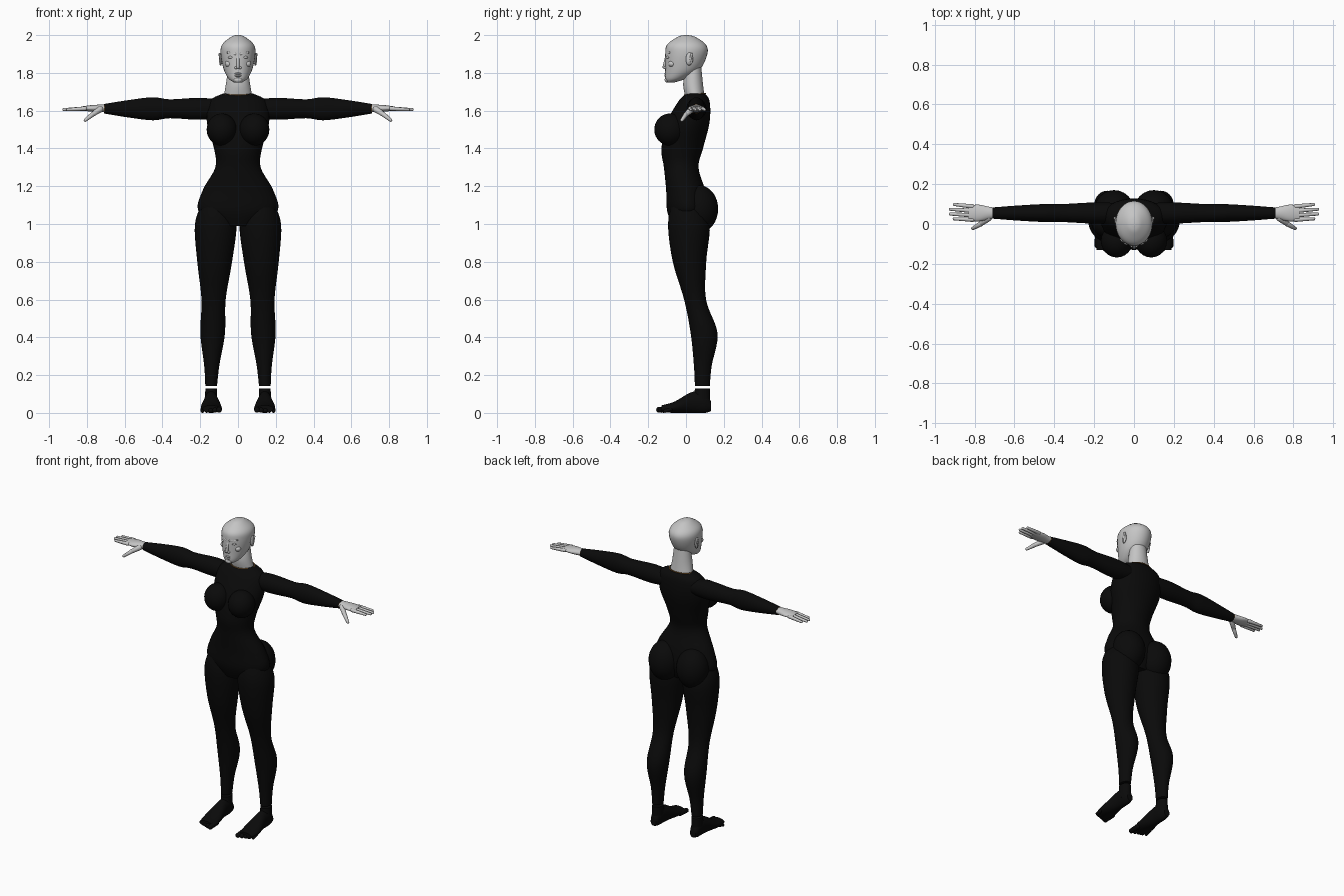
import bpy, bmesh, math
from mathutils import Vector, Matrix

cube = bpy.data.objects.get("Cube")
if cube:
    bpy.data.objects.remove(cube)

SIDES = {"left": 1, "right": -1}


def material(name, red, green, blue):
    mat = bpy.data.materials.new(name)
    mat.use_nodes = True
    colour = (red, green, blue, 1)
    mat.diffuse_color = colour
    mat.node_tree.nodes["Principled BSDF"].inputs["Base Color"].default_value = colour
    return mat


skin = material("grey skin", .56, .56, .56)
suit = material("black suit", .003, .003, .003)
bronze = material("bronze trim", .2, .09, .02)


def spline(before, start, end, after, t):
    """Smooth blend between two neighbouring sections."""
    blended = []
    for p, q, r, s in zip(before, start, end, after):
        bend = (2 * p - 5 * q + 4 * r - s) * t + (3 * q - p - 3 * r + s) * t * t
        blended.append(q + (r - p + bend) * t / 2)
    return blended


def loft(bm, sections, axis, side=1, centre=lambda along: 0, segments=32, steps=5):
    """Skin named oval sections: position, half width, lower edge, upper edge."""
    rows = list(sections.values())
    rows = [rows[0], *rows, rows[-1]]
    fine = [spline(*rows[i:i + 4], j / steps)
            for i in range(len(rows) - 3) for j in range(steps)]
    fine.append(rows[-1])
    rings = []
    for along, half, low, high in fine:
        ring = []
        for k in range(segments):
            angle = math.tau * k / segments
            a = centre(along) + half * math.cos(angle)
            b = (low + high) / 2 + (high - low) / 2 * math.sin(angle)
            x, y, z = {"x": (along, a, b), "y": (a, along, b), "z": (a, b, along)}[axis]
            ring.append(bm.verts.new((x * side, y, z)))
        rings.append(ring)
    for lower, upper in zip(rings, rings[1:]):
        for k in range(segments):
            bm.faces.new((lower[k - 1], lower[k], upper[k], upper[k - 1]))
    bm.faces.new(rings[0])
    bm.faces.new(rings[-1])


def level(sections, height):
    """Sections with a half thickness about one height."""
    return {name: (along, half, height - thick, height + thick)
            for name, (along, half, thick) in sections.items()}


def blob(bm, centre, radii, side=1):
    x, y, z = centre
    place = Matrix.Translation((x * side, y, z)) @ Matrix.Diagonal((*radii, 1))
    bmesh.ops.create_uvsphere(bm, u_segments=24, v_segments=16, radius=1, matrix=place)


def limb(bm, start, end, thick, thin, side=1):
    """Tapered round-ended rod: a ball pulled apart at its equator."""
    start, end = Vector(start), Vector(end)
    turn = (end - start).to_track_quat("Z", "Y")
    ball = bmesh.ops.create_uvsphere(bm, u_segments=12, v_segments=8, radius=1)
    for vert in ball["verts"]:
        base, radius = (end, thin) if vert.co.z > .01 else (start, thick)
        vert.co = base + turn @ vert.co * radius
        vert.co.x *= side


def finish(bm, name, mat):
    bmesh.ops.recalc_face_normals(bm, faces=bm.faces)
    mesh = bpy.data.meshes.new(name)
    bm.to_mesh(mesh)
    bm.free()
    mesh.materials.append(mat)
    mesh.shade_smooth()
    mesh.set_sharp_from_angle(angle=math.radians(50))
    bpy.context.collection.objects.link(bpy.data.objects.new(name, mesh))


def leg_centre(height):
    return .146 - .028 * height


def arm_centre(along):
    return .055


def foot_centre(along):
    return .142


# Body suit: torso, bust, seat, legs and sleeves
torso = {
    "collar": (1.69, .08, 0, .1),
    "shoulders": (1.65, .15, -.04, .125),
    "chest": (1.54, .165, -.1, .125),
    "ribs": (1.4, .127, -.13, .09),
    "waist": (1.3, .12, -.117, .066),
    "hips": (1.18, .186, -.105, .1),
    "seat": (1.07, .21, -.1, .11),
    "crotch": (.99, .1, -.07, .08),
}
leg = {
    "hip": (1.12, .07, -.07, .07),
    "thigh": (1, .11, -.095, .125),
    "mid thigh": (.8, .092, -.07, .107),
    "knee": (.6, .064, -.01, .106),
    "calf": (.42, .065, .025, .167),
    "shin": (.25, .04, .042, .136),
    "ankle": (.143, .031, .047, .126),
}
arm = {
    "shoulder": (.08, .05, .045),
    "armpit": (.2, .053, .058),
    "upper arm": (.36, .045, .05),
    "elbow": (.45, .045, .061),
    "forearm": (.58, .038, .046),
    "wrist": (.71, .028, .025),
}
bm = bmesh.new()
loft(bm, torso, "z")
for side in SIDES.values():
    blob(bm, (.086, -.085, 1.5), (.08, .083, .085), side)
    blob(bm, (.1, .07, 1.08), (.1, .1, .125), side)
    loft(bm, leg, "z", side, leg_centre)
    loft(bm, level(arm, 1.61), "x", side, arm_centre)
finish(bm, "body_suit", suit)

# Feet with toes
foot = {
    "ball": (-.13, .045, .003, .04),
    "arch": (-.06, .055, 0, .06),
    "instep": (.03, .038, 0, .11),
    "heel": (.1, .032, 0, .11),
    "heel back": (.133, .02, .01, .06),
}
ankle = {
    "base": (.04, .033, .04, .128),
    "top": (.13, .031, .047, .126),
}
for label, side in SIDES.items():
    bm = bmesh.new()
    loft(bm, foot, "y", side, foot_centre)
    loft(bm, ankle, "z", side, foot_centre)
    for i in range(5):
        x = .1 + .022 * i
        radius = .016 - .0015 * i
        limb(bm, (x, -.08, .02), (x, -.142 + .008 * i, radius), radius, radius, side)
    finish(bm, label + "_foot", suit)

# Hands: palm, four fingers and thumb
palm = {
    "wrist": (.69, .025, .02),
    "heel": (.73, .032, .02),
    "middle": (.78, .042, .017),
    "knuckles": (.83, .038, .01),
}
for label, side in SIDES.items():
    bm = bmesh.new()
    loft(bm, level(palm, 1.612), "x", side, arm_centre)
    for i in range(4):
        spread = i - 1.5
        root = (.81, .055 + .022 * spread, 1.611)
        tip = (.924 - .01 * spread ** 2, .062 + .024 * spread, 1.606)
        limb(bm, root, tip, .0115, .008, side)
    knuckle = (.77, 0, 1.58)
    limb(bm, (.73, .03, 1.607), knuckle, .017, .013, side)
    limb(bm, knuckle, (.808, -.022, 1.55), .013, .009, side)
    finish(bm, label + "_hand", skin)

# Head and neck with facial features
head = {
    "chin": (1.75, .022, -.1, -.06),
    "jaw": (1.77, .05, -.11, 0),
    "mouth": (1.82, .076, -.11, .075),
    "brow": (1.9, .092, -.11, .113),
    "forehead": (1.95, .084, -.1, .105),
    "crown": (1.99, .038, -.045, .05),
    "top": (2, .01, -.01, .01),
}
neck = {
    "base": (1.66, .078, 0, .1),
    "middle": (1.74, .064, -.015, .09),
    "nape": (1.84, .05, 0, .08),
}
bm = bmesh.new()
loft(bm, head, "z")
loft(bm, neck, "z")
limb(bm, (0, -.103, 1.885), (0, -.115, 1.832), .008, .01)
for lip_height in (1.784, 1.796):
    blob(bm, (0, -.106, lip_height), (.018, .009, .006))
blob(bm, (0, -.1, 1.763), (.022, .013, .015))
for side in SIDES.values():
    # Nostril, eye, brow ridge, cheek and ear
    blob(bm, (.011, -.11, 1.827), (.008, .009, .007), side)
    blob(bm, (.036, -.092, 1.882), (.016, .013, .008), side)
    limb(bm, (.014, -.104, 1.9), (.055, -.087, 1.908), .007, .005, side)
    blob(bm, (.048, -.074, 1.848), (.022, .02, .018), side)
    blob(bm, (.091, .018, 1.873), (.008, .019, .035), side)
    limb(bm, (.097, .03, 1.9), (.094, .018, 1.845), .006, .005, side)
finish(bm, "head", skin)


# Bronze edging at the collar and cuffs
def edging(name, location, rotation, scale):
    bpy.ops.mesh.primitive_torus_add(major_segments=40, minor_segments=6, major_radius=1,
                                     minor_radius=.05, location=location, rotation=rotation)
    ring = bpy.context.object
    ring.name = name
    ring.scale = scale
    ring.data.materials.append(bronze)
    ring.data.shade_smooth()


edging("collar_edging", (0, .047, 1.687), (.08, 0, 0), (.078, .056, .06))
for label, side in SIDES.items():
    edging(label + "_cuff_edging", (.708 * side, .055, 1.61), (0, math.pi / 2, 0),
           (.024, .027, .05))
